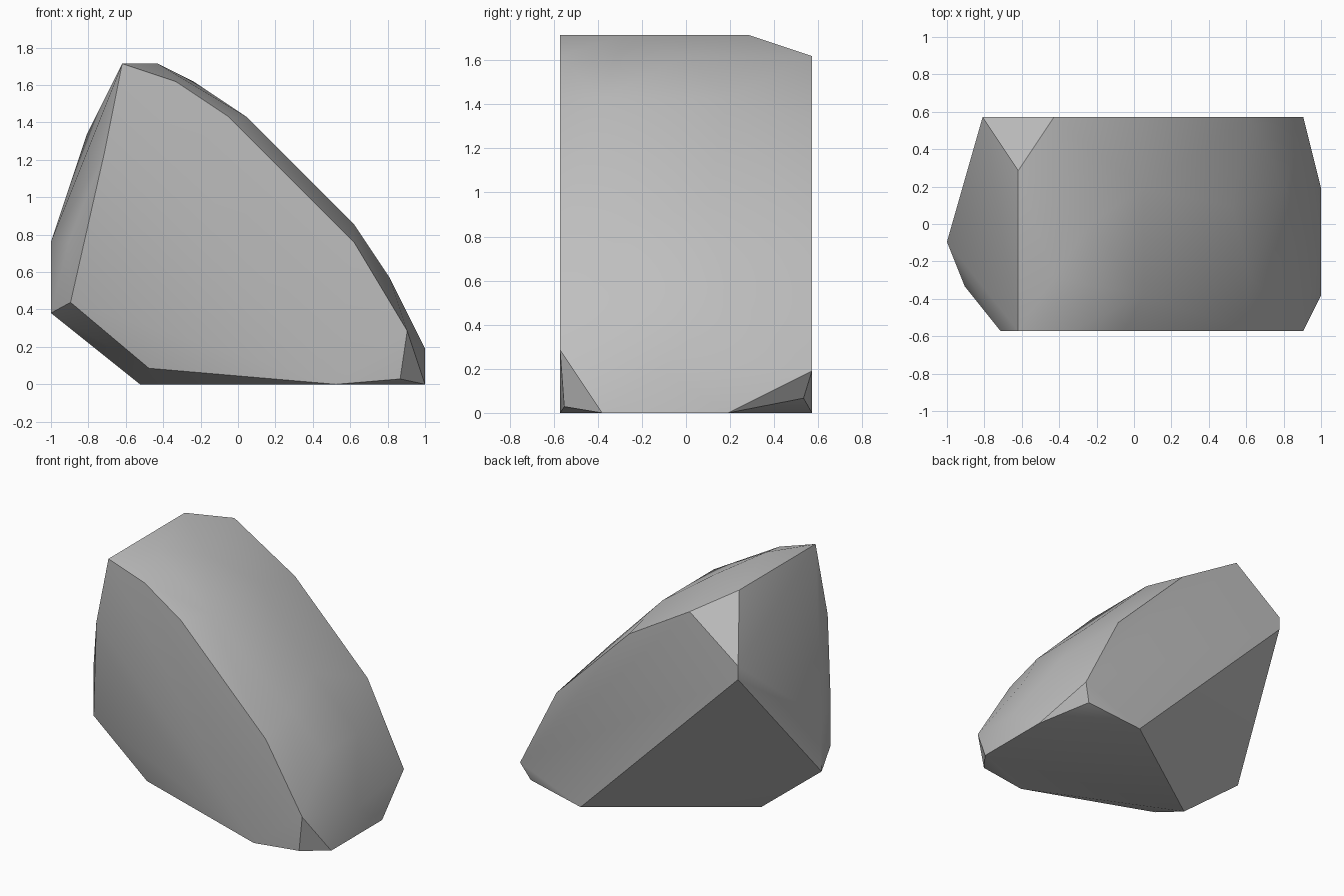
import bpy
import bmesh
import math
from mathutils import Vector

default_cube = bpy.data.objects.get("Cube")
if default_cube:
    bpy.data.objects.remove(default_cube, do_unlink=True)

STEP = 2 / 21                      # spacing of the lattice the corners sit on
DEPTH = 12                         # lattice steps from front to back


def at(x, y, z):
    """Lattice position to model space, centred in plan and standing on the ground."""
    return Vector(((x - 10.5) * STEP, (y - DEPTH / 2) * STEP, z * STEP))


# Flat front and back outlines, as (x, z)
front_outline = [(4, 18), (7, 17), (10, 15), (17, 8), (20, 3), (16, 0), (3, 13)]
back_outline = [(2, 13), (2, 14), (6, 17), (11, 14), (17, 8), (20, 2), (15, 0)]

# Corners between the two outlines, grouped by side, as (x, y, z)
crest = [(4, 9, 18), (6, 3, 18), (8, 6, 17), (11, 2, 15), (11, 8, 15)]
slope = [(17, 3, 9), (16, 7, 10), (19, 4, 6), (19, 8, 6), (21, 5, 2)]
left_end = [(0, 5, 4), (0, 5, 8), (1, 2.5, 8), (1.1, 2.4, 4.6)]
base = [(5, 5, 0), (5.5, 2.4, 0.9), (21, 2, 0), (21, 8, 0),
        (19.6, 0.2, 0.3), (19.4, 11.6, 0.7)]

corners = [at(x, 0, z) for x, z in front_outline]
corners += [at(x, DEPTH, z) for x, z in back_outline]
corners += [at(*corner) for corner in crest + slope + left_end + base]

# Wrap the corners in a faceted skin and merge coplanar triangles
bm = bmesh.new()
for corner in corners:
    bm.verts.new(corner)
hull = bmesh.ops.convex_hull(bm, input=bm.verts[:])
unused = [item for item in set(hull["geom_interior"] + hull["geom_unused"])
          if isinstance(item, bmesh.types.BMVert)]
bmesh.ops.delete(bm, geom=unused, context="VERTS")
bmesh.ops.dissolve_limit(bm, angle_limit=math.radians(1),
                         verts=bm.verts[:], edges=bm.edges[:])
bmesh.ops.recalc_face_normals(bm, faces=bm.faces[:])

mesh = bpy.data.meshes.new("boulder")
bm.to_mesh(mesh)
bm.free()
boulder = bpy.data.objects.new("boulder", mesh)
bpy.context.collection.objects.link(boulder)

# Plain grey stone
stone = bpy.data.materials.new("grey stone")
stone.use_nodes = True
colour = (0.52, 0.52, 0.52, 1)
stone.diffuse_color = colour
for node in stone.node_tree.nodes:
    if node.type == "BSDF_PRINCIPLED":
        node.inputs["Base Color"].default_value = colour
        node.inputs["Roughness"].default_value = 0.9
mesh.materials.append(stone)

# Soft upper surfaces, crisp fracture edges
bpy.ops.object.select_all(action="DESELECT")
boulder.select_set(True)
bpy.context.view_layer.objects.active = boulder
bpy.ops.object.shade_smooth_by_angle(angle=math.radians(30))
